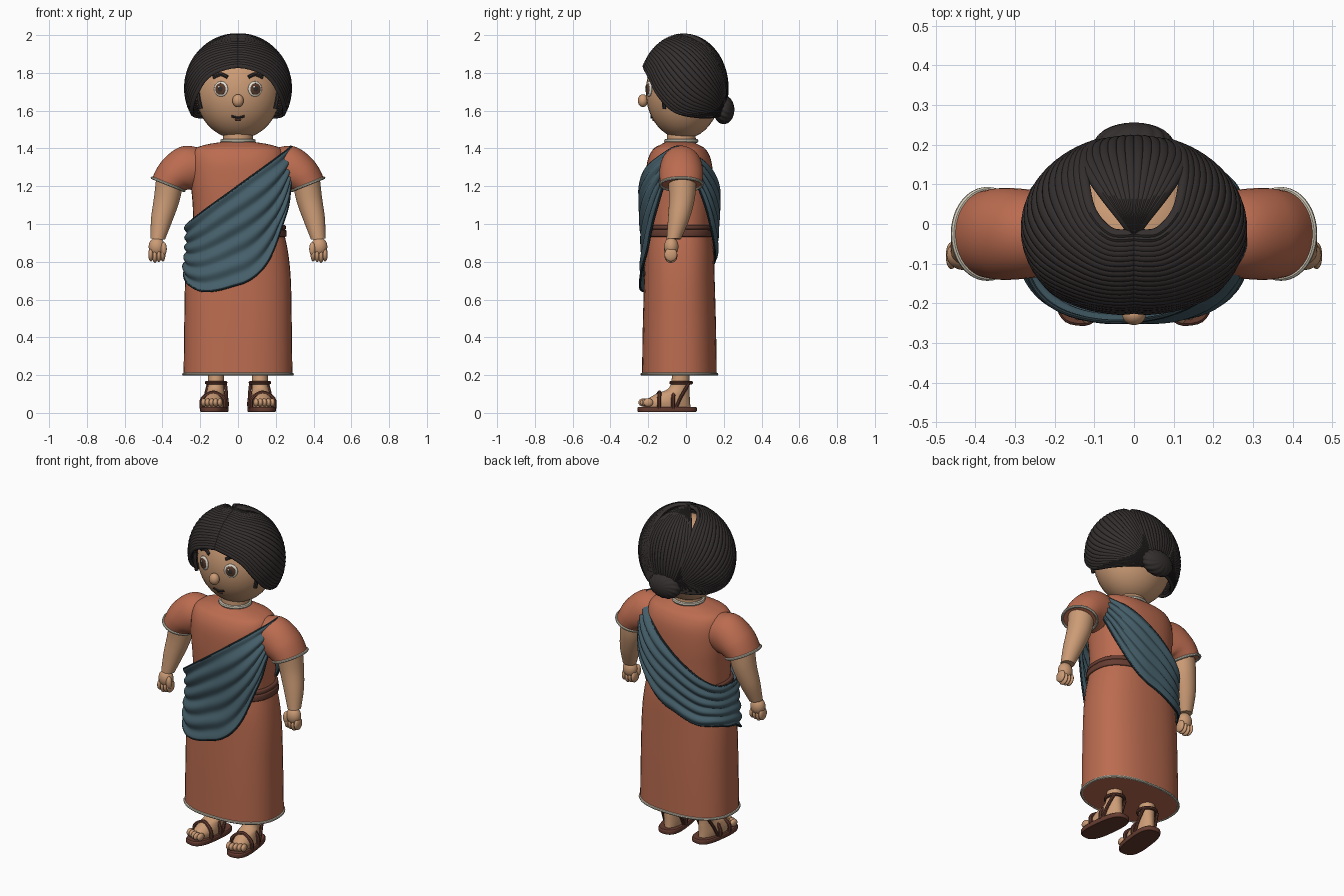
import bpy, bmesh
from math import sin, cos, pi, radians, copysign, sqrt
from mathutils import Vector, Matrix

cube = bpy.data.objects.get("Cube")
if cube:
    bpy.data.objects.remove(cube)


def material(name, *rgb):
    m = bpy.data.materials.new(name)
    m.use_nodes = True
    m.diffuse_color = (*rgb, 1)
    m.node_tree.nodes["Principled BSDF"].inputs["Base Color"].default_value = (*rgb, 1)
    return m


SKIN = material("warm skin", .60, .33, .18)
CLOTH = material("terracotta cloth", .50, .15, .08)
HAIR = material("black hair", .035, .028, .028)
TEAL = material("teal drape", .06, .115, .145)
EDGE = material("dark teal edge", .022, .04, .05)
LEATHER = material("brown leather", .13, .045, .03)
CREAM = material("cream trim", .62, .57, .46)
WHITE = material("eye white", .75, .70, .62)
IRIS = material("brown iris", .10, .045, .025)


# ---------- helpers ----------
def finish(name, bm, mat, sharp=40):
    bmesh.ops.recalc_face_normals(bm, faces=bm.faces)
    me = bpy.data.meshes.new(name)
    bm.to_mesh(me)
    bm.free()
    me.materials.clear()
    me.materials.append(mat)
    me.shade_smooth()
    me.set_sharp_from_angle(angle=radians(sharp))
    ob = bpy.data.objects.new(name, me)
    bpy.context.collection.objects.link(ob)
    return ob


def along(pts, t):
    """Smooth interpolation through evenly spaced points."""
    n = len(pts) - 1
    i = min(int(t * n), n - 1)
    f = t * n - i
    p = [Vector(pts[max(0, min(n, i + k))]) for k in (-1, 0, 1, 2)]
    return p[1] + .5 * f * (p[2] - p[0] + f * (2 * p[0] - 5 * p[1] + 4 * p[2] - p[3]
                            + f * (3 * (p[1] - p[2]) + p[3] - p[0])))


def grid(name, f, nu, nv, mat, closed=False, caps=False, thick=0, sharp=40):
    bm = bmesh.new()
    cols = nu if closed else nu + 1
    rows = [[bm.verts.new(f(i / nu, j / nv)) for i in range(cols)] for j in range(nv + 1)]
    for lo, hi in zip(rows, rows[1:]):
        for i in range(nu):
            k = (i + 1) % cols
            bm.faces.new((lo[i], lo[k], hi[k], hi[i]))
    if caps:
        bm.faces.new(rows[0])
        bm.faces.new(rows[-1])
    else:
        bmesh.ops.remove_doubles(bm, verts=bm.verts, dist=.0002)
    ob = finish(name, bm, mat, sharp)
    if thick:
        m = ob.modifiers.new("thickness", 'SOLIDIFY')
        m.thickness, m.offset = thick, 0
    return ob


def oval(u, a, b, p=2.0):
    c, s = cos(2 * pi * u), sin(2 * pi * u)
    return a * copysign(abs(c) ** (2 / p), c), b * copysign(abs(s) ** (2 / p), s)


def loft(name, secs, mat, s=1, p=2.0):
    """Sections: x, y, z, half width, half depth, tilt in degrees."""
    def f(u, v):
        x, y, z, a, b, tilt = along(secs, v)
        dx, dy = oval(u, a, b, p)
        t = radians(tilt)
        return s * (x + dx * cos(t)), y + dy, z + dx * sin(t)
    return grid(name, f, 40, 24, mat, closed=True, caps=True)


def upright(name, levels, mat, p=2.0, y=-.035):
    return loft(name, [(0, y, z, a, b, 0) for z, a, b in levels], mat, p=p)


def ball(name, centre, size, mat, turn=0):
    bm = bmesh.new()
    bmesh.ops.create_uvsphere(bm, u_segments=32, v_segments=20, radius=1)
    bm.transform(Matrix.Translation(centre) @ Matrix.Rotation(turn, 4, 'Z')
                 @ Matrix.Diagonal((*size, 1)))
    return finish(name, bm, mat)


def tube(name, pts, r, mat, closed=False):
    """Round cord along a path, turned into a mesh."""
    cu = bpy.data.curves.new(name, 'CURVE')
    cu.dimensions, cu.bevel_depth, cu.bevel_resolution = '3D', r, 2
    cu.use_fill_caps = True
    sp = cu.splines.new('POLY')
    path = pts if closed else [along(pts, i / 16) for i in range(17)]
    sp.points.add(len(path) - 1)
    for q, co in zip(sp.points, path):
        q.co = (*co, 1)
    sp.use_cyclic_u = closed
    tmp = bpy.data.objects.new("temporary", cu)
    bpy.context.collection.objects.link(tmp)
    bm = bmesh.new()
    bm.from_mesh(tmp.evaluated_get(bpy.context.evaluated_depsgraph_get()).to_mesh())
    bpy.data.objects.remove(tmp)
    bpy.data.curves.remove(cu)
    return finish(name, bm, mat)


def ring(name, x, y, z, a, b, r, mat, tilt=0, p=2.0):
    t = radians(tilt)
    ov = [oval(i / 48, a, b, p) for i in range(48)]
    return tube(name, [(x + c * cos(t), y + d, z + c * sin(t)) for c, d in ov], r, mat, True)


# ---------- skirt, blouse, belt ----------
upright("skirt", [(.2, .288, .198), (.45, .285, .194), (.7, .28, .187), (.85, .265, .182),
                  (.97, .24, .17)], CLOTH, 2.4)
ring("skirt_hem", 0, -.035, .205, .288, .198, .008, CREAM, p=2.4)
upright("blouse", [(.95, .235, .165), (1.1, .24, .175), (1.22, .25, .178), (1.33, .25, .17),
                   (1.395, .23, .14), (1.42, .17, .1), (1.435, .08, .07)], CLOTH, 2.4)
upright("belt", [(.932, .245, .172), (.936, .257, .184), (.965, .256, .183), (.97, .249, .176),
                 (.975, .254, .181), (.992, .252, .179), (.995, .24, .168)], LEATHER, 2.4)
upright("neck", [(1.4, .08, .078), (1.52, .078, .075)], SKIN, y=-.025)
ring("collar", 0, -.025, 1.44, .083, .08, .011, CREAM)

# ---------- draped cloth ----------
LOWER = [1.37, 1.07, .82, .68, .645, .68, .74, .77, .78, .84, .96, 1.15, 1.37]
DRAPE = [(.285, .197), (.285, .196), (.274, .19), (.274, .195), (.285, .2), (.285, .198),
         (.285, .165), (.28, .07)]


def drape_point(u, v):
    cx = oval(u, 1, 1, 2.6)[0]
    top = 1.2 + .21 * cx
    low = along([(z, 0) for z in LOWER], u)[0]
    z = top + (low - top) * v
    a, b = along(DRAPE, max(0, min(1, (z - .65) / .77)))
    fold = .007 * sin(2 * pi * (5 * v + .3 * sin(2 * pi * u))) * min(1, (top - low) * 4)
    x, y = oval(-u, a + fold, b + fold + .005, 2.6)
    return x, y - .035, z


grid("draped_cloth", drape_point, 120, 48, TEAL, closed=True, thick=.01, sharp=60)
for label, v in (("upper", 0), ("lower", 1)):
    tube("drape_edge_" + label, [drape_point(i / 120, v) for i in range(120)], .006, EDGE, True)

# ---------- arms and feet ----------
for s, side in ((1, "left"), (-1, "right")):
    loft(side + "_sleeve", [(.19, -.025, 1.30, .1, .1, 90), (.265, -.025, 1.295, .12, .112, 75),
                            (.33, -.025, 1.26, .104, .116, 48), (.37, -.025, 1.21, .09, .11, 22)],
         CLOTH, s)
    ring(side + "_sleeve_trim", s * .37, -.025, 1.21, .091, .111, .008, CREAM, s * 22)
    loft(side + "_arm", [(.36, -.02, 1.24, .075, .075, 20), (.378, -.022, 1.13, .068, .068, 14),
                         (.405, -.04, 1.02, .056, .056, 10), (.425, -.065, .92, .038, .038, 5)],
         SKIN, s)
    ball(side + "_palm", (s * .43, -.078, .88), (.043, .038, .05), SKIN)
    for k in range(4):
        ball(f"{side}_finger_{k}", (s * (.398 + .021 * k), -.08, .838 - .004 * (k % 3)),
             (.014, .034, .036), SKIN)
    ball(side + "_thumb", (s * .394, -.1, .868), (.017, .017, .036), SKIN)

    foot = [
        upright(side + "_sole", [(.004, .066, .152), (.01, .07, .157), (.026, .07, .157),
                                 (.032, .066, .152)], LEATHER, 2.8, y=0),
        loft(side + "_foot", [(0, 0, .028, .052, .125, 0), (0, 0, .06, .056, .122, 0),
                              (0, .03, .1, .05, .09, 0), (0, .065, .135, .043, .053, 0),
                              (0, .075, .23, .043, .045, 0)], SKIN),
        ring(side + "_ankle_strap", 0, .075, .16, .05, .053, .01, LEATHER)]
    for k in range(5):
        foot.append(ball(f"{side}_toe_{k}", (s * (.022 * k - .044), -.112 - .006 * (2 - abs(k - 1)),
                                             .055), (.014, .026, .022), SKIN))
    for k, (y, top) in enumerate(((-.05, .108), (.025, .132))):
        arch = [(-.062, y, .025), (-.058, y, .075), (0, y + .01, top), (.058, y, .075),
                (.062, y, .025)]
        foot.append(tube(f"{side}_strap_{k}", arch, .011, LEATHER))
    for k, edge in ((-1, "inner"), (1, "outer")):
        x = s * k
        foot.append(tube(f"{side}_{edge}_heel_strap", [(x * .06, .04, .028), (x * .056, .07, .09),
                                                       (x * .045, .11, .155)], .009, LEATHER))
    place = Matrix.Translation((s * .125, -.1, 0)) @ Matrix.Rotation(s * .12, 4, 'Z')
    for ob in foot:
        ob.data.transform(place)

# ---------- head and face ----------
ball("head", (0, -.015, 1.70), (.225, .198, .25), SKIN)


def face(x, z, out=0):
    return x, -.015 - .198 * sqrt(1 - (x / .225) ** 2 - ((z - 1.7) / .25) ** 2) - out, z


ball("nose", (0, -.228, 1.653), (.03, .027, .034), SKIN)
tube("mouth", [face(-.035, 1.572), face(0, 1.563, .002), face(.035, 1.572)], .006, HAIR)
tube("lower_lip", [face(-.016, 1.552), face(0, 1.55), face(.016, 1.552)], .005, LEATHER)
for s, side in ((1, "left"), (-1, "right")):
    layers = (("eye", .039, .012, 0, WHITE), ("iris", .029, .007, .008, IRIS),
              ("pupil", .016, .004, .0125, HAIR))
    for part, r, depth, out, mat in layers:
        ball(f"{side}_{part}", face(s * (.09 + .3 * out), 1.715, out), (r, depth, r * 1.05),
             mat, s * .36)
    ball(side + "_eye_glint", face(s * .093 - .008, 1.726, .016), (.006, .003, .006), WHITE)
    tube(side + "_eyebrow", [face(s * .055, 1.777), face(s * .09, 1.792), face(s * .13, 1.776)],
         .01, HAIR)
    tube(side + "_sideburn", [(s * .215, -.1, 1.71), (s * .208, -.115, 1.66),
                              (s * .197, -.115, 1.61)], .011, HAIR)

# ---------- hair ----------
CENTRE, SIZE = Vector((0, -.012, 1.72)), Vector((.27, .225, .275))
HAIRLINE = [(0, -.24, 1.845), (.08, -.22, 1.82), (.15, -.18, 1.77), (.2, -.14, 1.69),
            (.235, -.06, 1.6), (.22, .06, 1.565), (.14, .15, 1.565), (.04, .2, 1.57)]
CROWN = [(0, -.02, 2), (.055, -.018, 1.99), (.1, .03, 1.97), (.118, .1, 1.93),
         (.12, .15, 1.87), (.11, .19, 1.78), (.08, .21, 1.68), (.04, .21, 1.6)]
WEDGE = [(0, -.03, 2), (.03, .01, 2), (.07, .06, 1.97), (.115, .12, 1.92),
         (.135, .16, 1.84), (.125, .19, 1.75), (.09, .21, 1.66), (.05, .2, 1.59)]


def unit(p):
    q = p - CENTRE
    return Vector((q.x / SIZE.x, q.y / SIZE.y, q.z / SIZE.z)).normalized()


def shell(q, r):
    q = q.normalized() * r
    return CENTRE + Vector((q.x * SIZE.x, q.y * SIZE.y, q.z * SIZE.z))


def side_hair(s):
    def f(u, v):
        q = unit(along(HAIRLINE, v)).lerp(unit(along(CROWN, v)), u)
        part = .018 * max(0, 1 - v * 14)
        p = shell(q, .998 + .024 * abs(sin(pi * 20 * u)) - part)
        return s * max(p.x, 0), p.y, p.z
    return f


def back_hair(u, v):
    p = along(WEDGE, v)
    p.x *= 2 * u - 1
    return shell(unit(p), .99 + .022 * abs(sin(pi * 14 * u)))


def bun(u, v):
    r = sin(pi * v) * (1 + .07 * abs(sin(pi * (14 * u + 3 * v))))
    return .095 * r * cos(2 * pi * u), .2 - .056 * cos(pi * v), 1.605 + .072 * r * sin(2 * pi * u)


for s, side in ((1, "left"), (-1, "right")):
    grid(side + "_hair", side_hair(s), 120, 56, HAIR, thick=.02, sharp=50)
grid("back_hair", back_hair, 84, 48, HAIR, thick=.02, sharp=50)
grid("hair_bun", bun, 112, 24, HAIR, closed=True, sharp=50)
